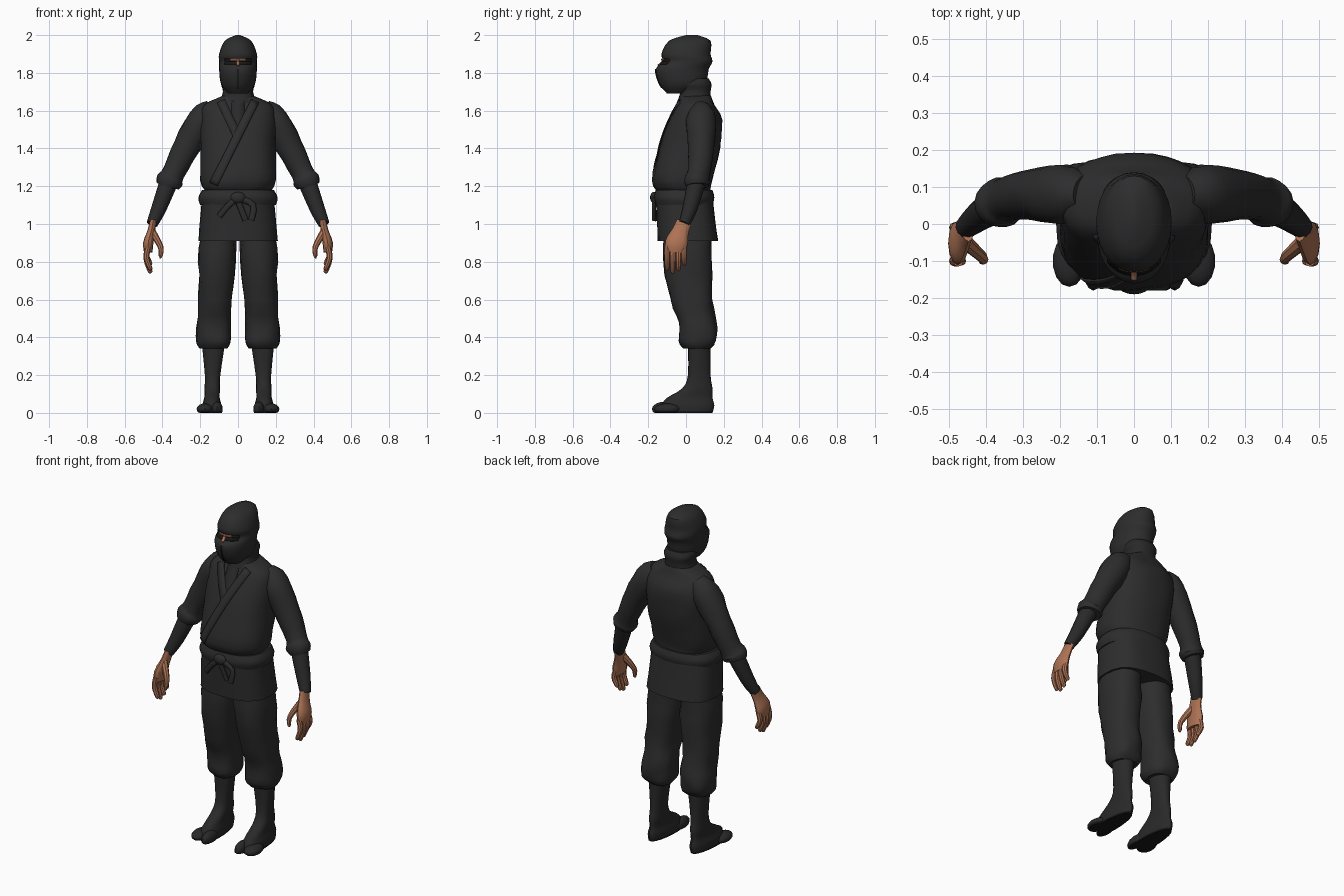
import bpy, bmesh, math
from mathutils import Vector, noise
from mathutils.bvhtree import BVHTree

if "Cube" in bpy.data.objects:
    bpy.data.objects.remove(bpy.data.objects["Cube"])


def material(name, red, green, blue):
    mat = bpy.data.materials.new(name)
    mat.use_nodes = True
    mat.diffuse_color = (red, green, blue, 1)
    shader = mat.node_tree.nodes["Principled BSDF"]
    shader.inputs["Base Color"].default_value = mat.diffuse_color
    shader.inputs["Roughness"].default_value = 0.9
    return mat


CLOTH = material("black cloth", 0.026, 0.026, 0.027)
UNDER = material("dark undercloth", 0.022, 0.022, 0.023)
SOLE = material("sole black", 0.009, 0.009, 0.009)
SKIN = material("warm skin", 0.42, 0.17, 0.09)


def finish(name, bm, *materials):
    """Turn a bmesh into a shaded object; a second material goes on the underside."""
    bmesh.ops.recalc_face_normals(bm, faces=bm.faces)
    if len(materials) > 1:
        for face in bm.faces:
            face.material_index = int(face.calc_center_median().z < 0.01)
    mesh = bpy.data.meshes.new(name)
    bm.to_mesh(mesh)
    bm.free()
    for mat in materials:
        mesh.materials.append(mat)
    obj = bpy.data.objects.new(name, mesh)
    bpy.context.collection.objects.link(obj)
    bpy.ops.object.select_all(action="DESELECT")
    obj.select_set(True)
    bpy.context.view_layer.objects.active = obj
    bpy.ops.object.shade_smooth_by_angle(angle=math.radians(35))
    return obj


def smooth(keys, steps=3):
    """Fill in between key sections with a spline through all of them."""
    keys = [Vector(key) for key in keys]
    padded = [keys[0]] + keys + [keys[-1]]
    result = []
    for before, start, end, after in zip(padded, padded[1:], padded[2:], padded[3:]):
        lead, trail = (end - before) / 2, (after - start) / 2
        for step in range(steps):
            t = step / steps
            bend = 3 * (end - start) - 2 * lead - trail
            twist = 2 * (start - end) + lead + trail
            result.append(start + lead * t + bend * t * t + twist * t ** 3)
    return result + [keys[-1]]


def outline(count, power):
    """Points of a rounded-square section; a power of two gives a circle."""
    for i in range(count):
        angle = math.tau * i / count
        yield [math.copysign(abs(w) ** (2 / power), w) for w in (math.cos(angle), math.sin(angle))]


def bridge(name, rings, materials, side, fold):
    """Join rings of points, cap both ends and push cloth into shallow folds."""
    bm = bmesh.new()
    loops = []
    for ring in rings:
        middle = sum(ring, Vector()) / len(ring)
        moved = [p + (p - middle).normalized() * fold * noise.noise(p * 13) for p in ring]
        loops.append([bm.verts.new((p.x * side, p.y, p.z)) for p in moved])
    for low, high in zip(loops, loops[1:]):
        for i in range(len(low)):
            bm.faces.new((low[i - 1], low[i], high[i], high[i - 1]))
    bm.faces.new(loops[0])
    bm.faces.new(loops[-1])
    return finish(name, bm, *materials)


def stack(name, keys, *materials, count=24, power=2.4, lean=(0, 0), taper=0, side=1, fold=0):
    """Level sections: height, half width, half depth, centre y; lean shifts x upward."""
    bottom, top = keys[0][0], keys[-1][0]
    rings = []
    for z, wide, deep, y in smooth(keys):
        x = lean[0] + (lean[1] - lean[0]) * (z - bottom) / (top - bottom)
        rings.append([Vector((x + wide * u * (1 - taper * v), y + deep * v, z))
                      for u, v in outline(count, power)])
    return bridge(name, rings, materials, side, fold)


def limb(name, keys, *materials, count=12, across=1, deep=1, side=1, fold=0):
    """Sections square to a path: x, y, z, radius."""
    path = smooth(keys)
    rings = []
    for i, (x, y, z, radius) in enumerate(path):
        ahead, behind = path[min(i + 1, len(path) - 1)], path[max(i - 1, 0)]
        along = (ahead - behind).xyz.normalized()
        right = Vector((0, 1, 0)).cross(along).normalized()
        front = along.cross(right)
        rings.append([Vector((x, y, z)) + radius * (right * u * across + front * v * deep)
                      for u, v in outline(count, 2)])
    return bridge(name, rings, materials, side, fold)


def blob(name, centre, size, *materials, side=1):
    """A stretched ball, flattened where it meets the ground."""
    bm = bmesh.new()
    bmesh.ops.create_uvsphere(bm, u_segments=14, v_segments=10, radius=1)
    for vert in bm.verts:
        x, y, z = (c + s * w for c, s, w in zip(centre, size, vert.co))
        vert.co = (x * side, y, max(z, 0))
    return finish(name, bm, *materials)


def drape(name, target, start, end, width, mat, lift):
    """Lay a thin strip on the front of a part between two (x, z) points."""
    mesh = target.data
    tree = BVHTree.FromPolygons([v.co for v in mesh.vertices], [p.vertices for p in mesh.polygons])
    start, end = Vector(start), Vector(end)
    offset = (end - start).orthogonal().normalized() * width / 2
    bm = bmesh.new()
    previous = None
    for step in range(21):
        row = []
        for sideways in (-1, 0, 1):
            x, z = start.lerp(end, step / 20) + offset * sideways
            hit = tree.ray_cast(Vector((x, -1, z)), Vector((0, 1, 0)))[0]
            if hit:
                row.append(bm.verts.new(hit - Vector((0, lift, 0))))
        if len(row) < 3:
            previous = None
            continue
        if previous:
            for i in (0, 1):
                bm.faces.new((previous[i], previous[i + 1], row[i + 1], row[i]))
        previous = row
    strip = finish(name, bm, mat)
    solid = strip.modifiers.new("thickness", "SOLIDIFY")
    solid.thickness, solid.offset = 0.006, 0


# Jacket: bloused top, belt and open skirt
jacket = stack("jacket", [(1.17, .17, .14, -.01), (1.23, .2, .16, -.02), (1.4, .2, .16, .02),
                          (1.55, .2, .14, .05), (1.63, .18, .1, .05), (1.68, .08, .08, .05)],
               CLOTH, count=32, fold=.007)
stack("belt", [(1.1, .2, .15, -.01), (1.14, .21, .16, -.01), (1.18, .19, .15, -.01)], CLOTH, count=32)
stack("jacket_skirt", [(.91, .21, .16, .01), (1.14, .19, .15, -.01)], CLOTH,
      count=32, power=2.7, fold=.004)

# Crossed collar
drape("undershirt_panel", jacket, (0, 1.65), (0, 1.5), .07, UNDER, .002)
drape("under_lapel", jacket, (-.09, 1.65), (0, 1.46), .045, CLOTH, .003)
drape("over_lapel", jacket, (.09, 1.65), (-.13, 1.21), .045, CLOTH, .006)

# Belt knot, loop and hanging ends
blob("belt_knot", (0, -.17, 1.14), (.04, .02, .03), CLOTH)
limb("belt_loop", [(0, -.17, 1.14, .02), (.08, -.17, 1.1, .02), (.07, -.17, 1.02, .02)],
     CLOTH, across=.8, deep=.5)
limb("belt_end", [(0, -.17, 1.14, .02), (-.05, -.17, 1.1, .02), (-.1, -.16, 1.04, .02)],
     CLOTH, across=.8, deep=.4)
limb("belt_tail", [(0, -.17, 1.12, .02), (.04, -.16, 1.02, .02)], CLOTH, across=.8, deep=.4)

# Hood with a hollow at the eyes, and the neck wrap
hood = stack("hood", [(1.69, .05, .05, -.05), (1.74, .09, .12, -.02), (1.82, .1, .14, -.02),
                      (1.86, .1, .13, .01), (1.9, .1, .13, 0), (1.97, .07, .11, .02),
                      (2, .01, .03, .03)], CLOTH, count=28, power=2.1)
stack("neck_wrap", [(1.64, .1, .09, .04), (1.7, .08, .08, .05), (1.74, .09, .09, .045),
                    (1.77, .08, .08, .04)], UNDER)

# Eye opening, with skin between brow and mask
drape("eye_slit", hood, (-.07, 1.86), (.07, 1.86), .03, SOLE, .002)
drape("brow_skin", hood, (-.04, 1.87), (.04, 1.87), .01, SKIN, .006)
drape("nose_bridge", hood, (0, 1.87), (0, 1.84), .016, SKIN, .007)
drape("mask_seam", hood, (0, 1.82), (0, 1.72), .004, SOLE, .001)

for label, side in (("left_", 1), ("right_", -1)):
    # Loose sleeve with a gathered cuff, then the wrapped forearm
    limb(label + "sleeve", [(.13, .08, 1.61, .05), (.19, .08, 1.55, .08), (.27, .08, 1.41, .07),
                            (.34, .07, 1.27, .06), (.36, .06, 1.23, .07), (.37, .06, 1.2, .06)],
         CLOTH, count=18, side=side, fold=.008)
    limb(label + "forearm_wrap", [(.36, .06, 1.24, .05), (.42, .02, 1.08, .04), (.455, -.01, 1, .03)],
         UNDER, side=side)

    # Hand: flat palm, four curled fingers and a thumb
    limb(label + "palm", [(.45, -.01, 1.01, .04), (.46, -.03, .96, .045), (.475, -.05, .9, .06),
                          (.475, -.055, .85, .05)], SKIN, across=.45, side=side)
    for k, finger in enumerate(("index", "middle", "ring", "little")):
        y = -.1 + .03 * k
        length = .1 + .03 * math.sin(k + .5)
        limb(label + finger + "_finger", [(.475, y, .88, .015), (.485, y, .88 - length / 2, .015),
                                          (.465, y, .88 - length, .012), (.46, y, .87 - length, .003)],
             SKIN, count=8, side=side)
    limb(label + "thumb", [(.455, -.05, .96, .02), (.41, -.09, .88, .015), (.41, -.1, .83, .01),
                           (.415, -.1, .82, .003)], SKIN, count=8, side=side)

    # Baggy trousers gathered below the knee
    stack(label + "trouser_leg", [(.34, .07, .07, .06), (.38, .09, .1, .06), (.48, .09, .1, .06),
                                  (.6, .09, .11, .03), (.8, .1, .13, .01), (1, .09, .12, .01)],
          CLOTH, count=20, lean=(.13, .1), side=side, fold=.012)

    # Wrapped shin running into a split-toe shoe
    stack(label + "shin_and_foot", [(0, .05, .14, 0), (.04, .05, .14, .01), (.08, .04, .12, .02),
                                    (.13, .04, .08, .06), (.2, .04, .06, .07), (.37, .06, .06, .07)],
          UNDER, SOLE, count=20, power=2.3, lean=(.14, .13), taper=.2, side=side)
    blob(label + "big_toe", (.11, -.11, .02), (.03, .07, .04), UNDER, SOLE, side=side)
    blob(label + "other_toes", (.175, -.1, .02), (.045, .07, .03), UNDER, SOLE, side=side)
